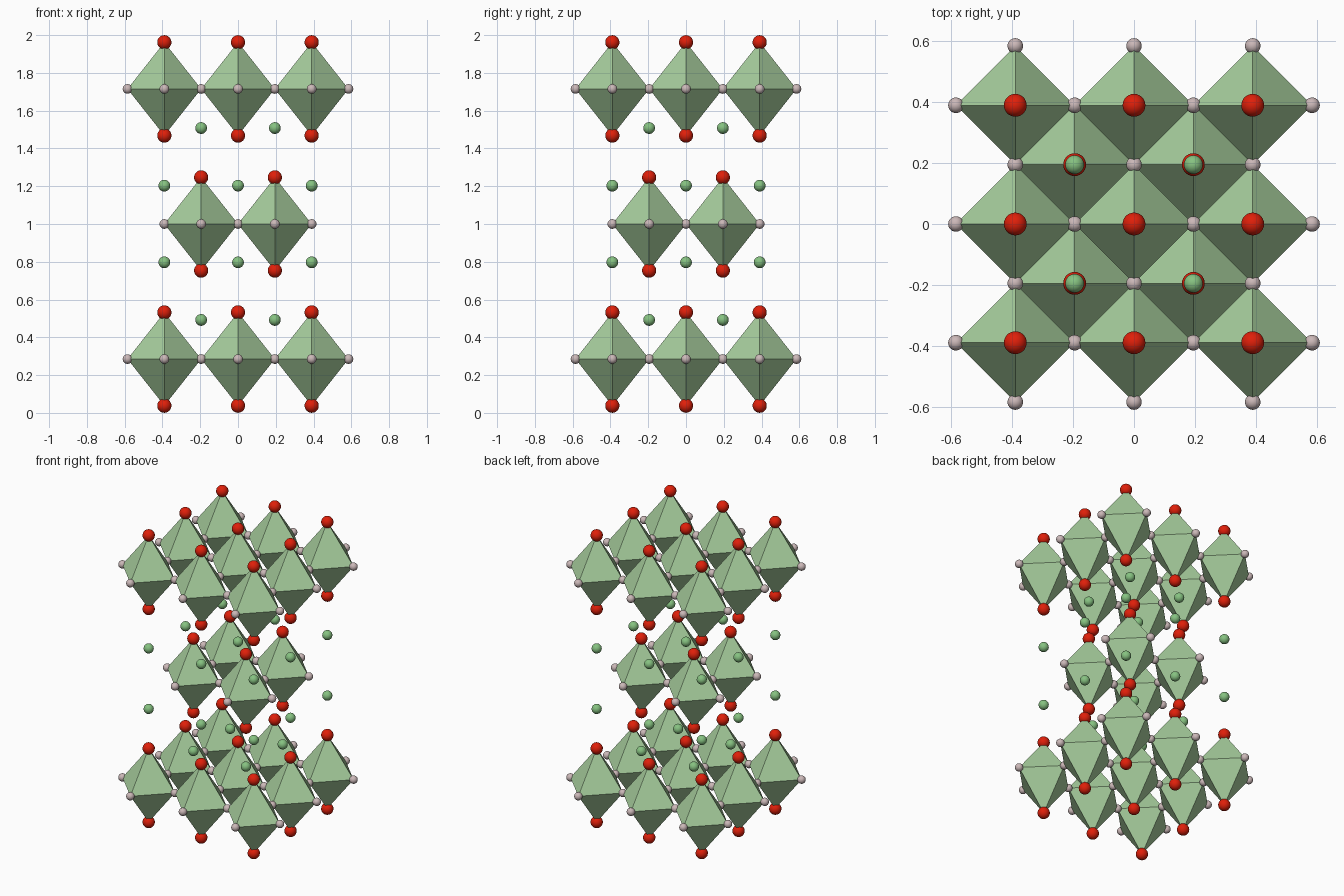
import bpy
import bmesh

cube = bpy.data.objects.get("Cube")
if cube:
    bpy.data.objects.remove(cube, do_unlink=True)

STEP = 0.195    # half the spacing between neighbouring octahedra
APEX = 0.247    # centre to upper or lower tip
TIP_R, CORNER_R, LOOSE_R = 0.0375, 0.0255, 0.031


def make_material(name, color):
    mat = bpy.data.materials.new(name)
    mat.use_nodes = True
    mat.diffuse_color = (*color, 1)
    mat.node_tree.nodes["Principled BSDF"].inputs["Base Color"].default_value = (*color, 1)
    return mat


def finish_mesh(bm, name, mat, smooth):
    for face in bm.faces:
        face.smooth = smooth
    mesh = bpy.data.meshes.new(name)
    bm.to_mesh(mesh)
    bm.free()
    mesh.materials.append(mat)
    return mesh


def ball_mesh(name, radius, mat):
    bm = bmesh.new()
    bmesh.ops.create_uvsphere(bm, u_segments=28, v_segments=16, radius=radius)
    return finish_mesh(bm, name, mat, True)


def octahedron_mesh(name, mat):
    bm = bmesh.new()
    for s in (-1, 1):
        bm.verts.new((s * STEP, 0, 0))
        bm.verts.new((0, s * STEP, 0))
        bm.verts.new((0, 0, s * APEX))
    bmesh.ops.convex_hull(bm, input=bm.verts[:])
    bmesh.ops.recalc_face_normals(bm, faces=bm.faces[:])
    return finish_mesh(bm, name, mat, False)


def place(name, mesh, i, j, z):
    obj = bpy.data.objects.new(name, mesh)
    obj.location = (i * STEP, j * STEP, z)
    bpy.context.collection.objects.link(obj)


def square(indices):
    return [(i, j) for i in indices for j in indices]


# Shared meshes, one per kind of part
octahedron = octahedron_mesh("octahedron", make_material("pale_green", (0.39, 0.62, 0.34)))
tip_ball = ball_mesh("tip_ball", TIP_R, make_material("red", (0.74, 0.014, 0.003)))
corner_ball = ball_mesh("corner_ball", CORNER_R, make_material("pinkish_grey", (0.60, 0.48, 0.48)))
loose_ball = ball_mesh("loose_ball", LOOSE_R, make_material("leaf_green", (0.24, 0.54, 0.22)))

WIDE, NARROW = square((-2, 0, 2)), square((-1, 1))

# Layers of octahedra with balls on tips and on shared corners
layers = [("lower", 0.285, WIDE), ("middle", 1.0, NARROW), ("upper", 1.715, WIDE)]
for layer, z, cells in layers:
    corners = set()
    for i, j in cells:
        place(layer + "_octahedron", octahedron, i, j, z)
        for s in (-1, 1):
            place(layer + "_tip_ball", tip_ball, i, j, z + s * APEX)
            corners.update([(i + s, j), (i, j + s)])
    for i, j in sorted(corners):
        place(layer + "_corner_ball", corner_ball, i, j, z)

# Loose balls between the layers
for z, cells in [(0.492, NARROW), (0.797, WIDE), (1.203, WIDE), (1.508, NARROW)]:
    for i, j in cells:
        place("loose_ball", loose_ball, i, j, z)
